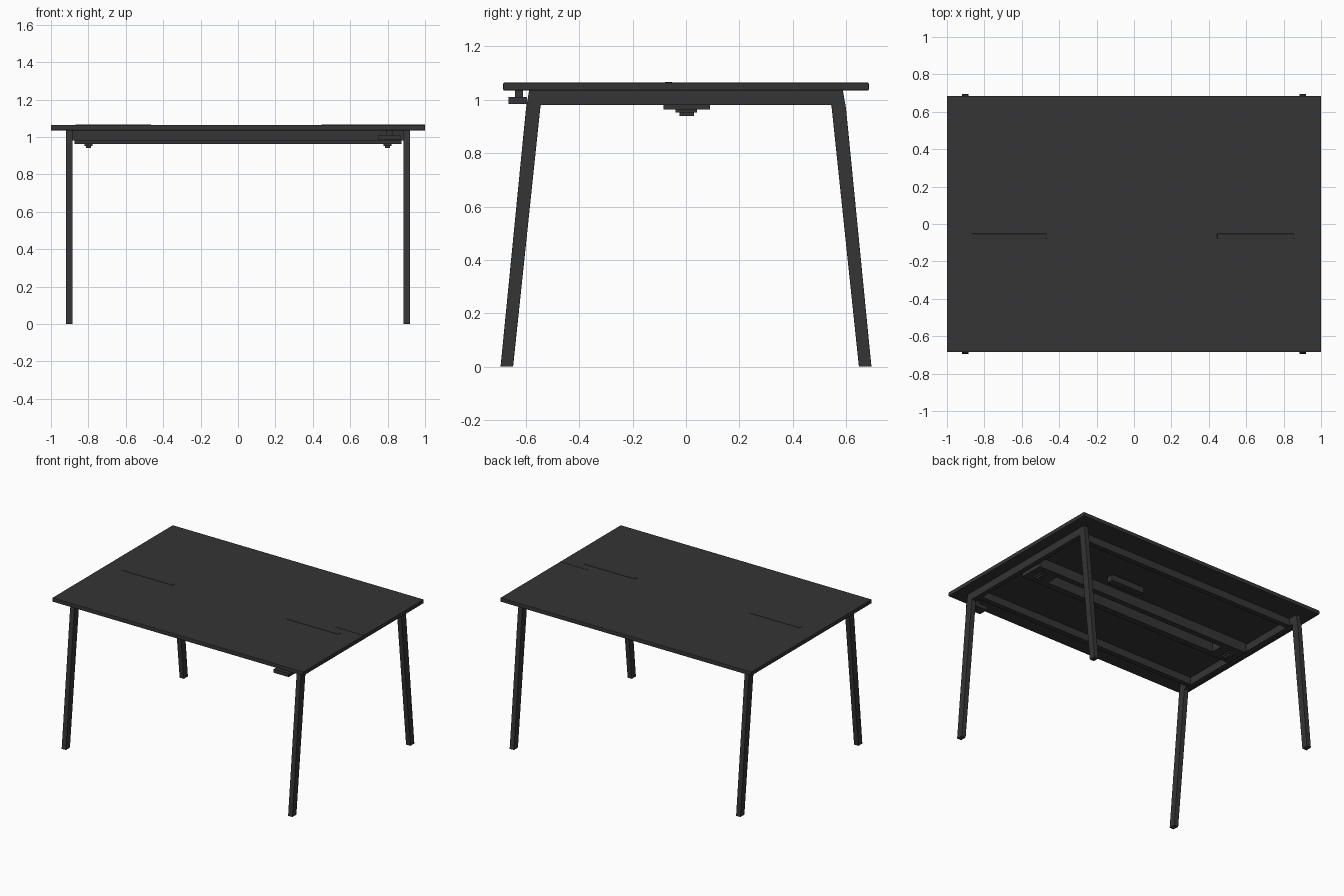
import bpy, bmesh

if "Cube" in bpy.data.objects:
    bpy.data.objects.remove(bpy.data.objects["Cube"])

# One flat colour for the whole table
mat = bpy.data.materials.new("charcoal")
mat.diffuse_color = (0.035, 0.035, 0.035, 1)
mat.use_nodes = True
mat.node_tree.nodes["Principled BSDF"].inputs["Base Color"].default_value = mat.diffuse_color


def finish(name, bm, bevel=0.0):
    bmesh.ops.recalc_face_normals(bm, faces=bm.faces[:])
    me = bpy.data.meshes.new(name)
    bm.to_mesh(me)
    bm.free()
    me.materials.append(mat)
    ob = bpy.data.objects.new(name, me)
    bpy.context.collection.objects.link(ob)
    if bevel:
        m = ob.modifiers.new("bevel", 'BEVEL')
        m.width = bevel
        m.segments = 2
    return ob


def add_box(bm, x0, x1, y0, y1, z0, z1):
    g = bmesh.ops.create_cube(bm, size=1)
    for v in g["verts"]:
        v.co = ((x0 + x1) / 2 + v.co.x * (x1 - x0),
                (y0 + y1) / 2 + v.co.y * (y1 - y0),
                (z0 + z1) / 2 + v.co.z * (z1 - z0))


def boxes(name, items, bevel=0.0):
    bm = bmesh.new()
    for b in items:
        add_box(bm, *b)
    return finish(name, bm, bevel)


def extrude_profile(name, pts, depth, bevel=0.0):
    bm = bmesh.new()
    f = bm.faces.new([bm.verts.new(p) for p in pts])
    r = bmesh.ops.extrude_face_region(bm, geom=[f])
    vs = [e for e in r["geom"] if isinstance(e, bmesh.types.BMVert)]
    bmesh.ops.translate(bm, verts=vs, vec=depth)
    return finish(name, bm, bevel)


# Table top
boxes("table_top", [(-1, 1, -0.685, 0.685, 1.035, 1.064)], 0.003)

# End frames: splayed legs joined by a beam
half = [(0.588, 1.035), (0.60, 0.965), (0.695, 0), (0.648, 0), (0.545, 0.98)]
outline = half + [(-y, z) for y, z in reversed(half)]
for side, x0 in (("left", -0.92), ("right", 0.885)):
    extrude_profile(side + "_leg_frame", [(x0, y, z) for y, z in outline],
                    (0.035, 0, 0), 0.002)

# Long rails between the end frames
for side, y in (("front", -0.5), ("back", 0.5)):
    boxes(side + "_rail", [(-0.89, 0.89, y - 0.018, y + 0.018, 0.982, 1.035)])

# Central channel with an open slot underneath
boxes("centre_channel", [
    (-0.875, 0.875, 0.05, 0.09, 0.963, 1.035),
    (-0.875, 0.875, -0.085, -0.04, 0.963, 1.035),
    (-0.875, -0.70, -0.04, 0.05, 0.963, 1.035),
    (0.70, 0.875, -0.04, 0.05, 0.963, 1.035)])

# Small clips below the channel
for side, s in (("left", -0.8), ("right", 0.8)):
    boxes(side + "_clip", [(s - 0.022, s + 0.022, -0.04, 0.042, 0.952, 0.965),
                           (s - 0.014, s + 0.014, -0.025, 0.03, 0.94, 0.953)])

# Control unit under the top
boxes("control_box", [(0.10, 0.37, 0.17, 0.22, 0.99, 1.035)], 0.003)

# Handset under the front edge
boxes("handset", [(0.75, 0.87, -0.665, -0.595, 0.984, 1.01),
                  (0.79, 0.83, -0.64, -0.61, 1.008, 1.036)])

# Slim cable covers set into the top, and a seam strip
for side, x0, x1 in (("left", -0.87, -0.465), ("right", 0.445, 0.855)):
    boxes(side + "_cable_cover", [(x0, x1, -0.08, -0.052, 1.06, 1.067)], 0.003)
boxes("seam_strip", [(0.78, 1.0, 0.002, 0.008, 1.06, 1.0655)])
